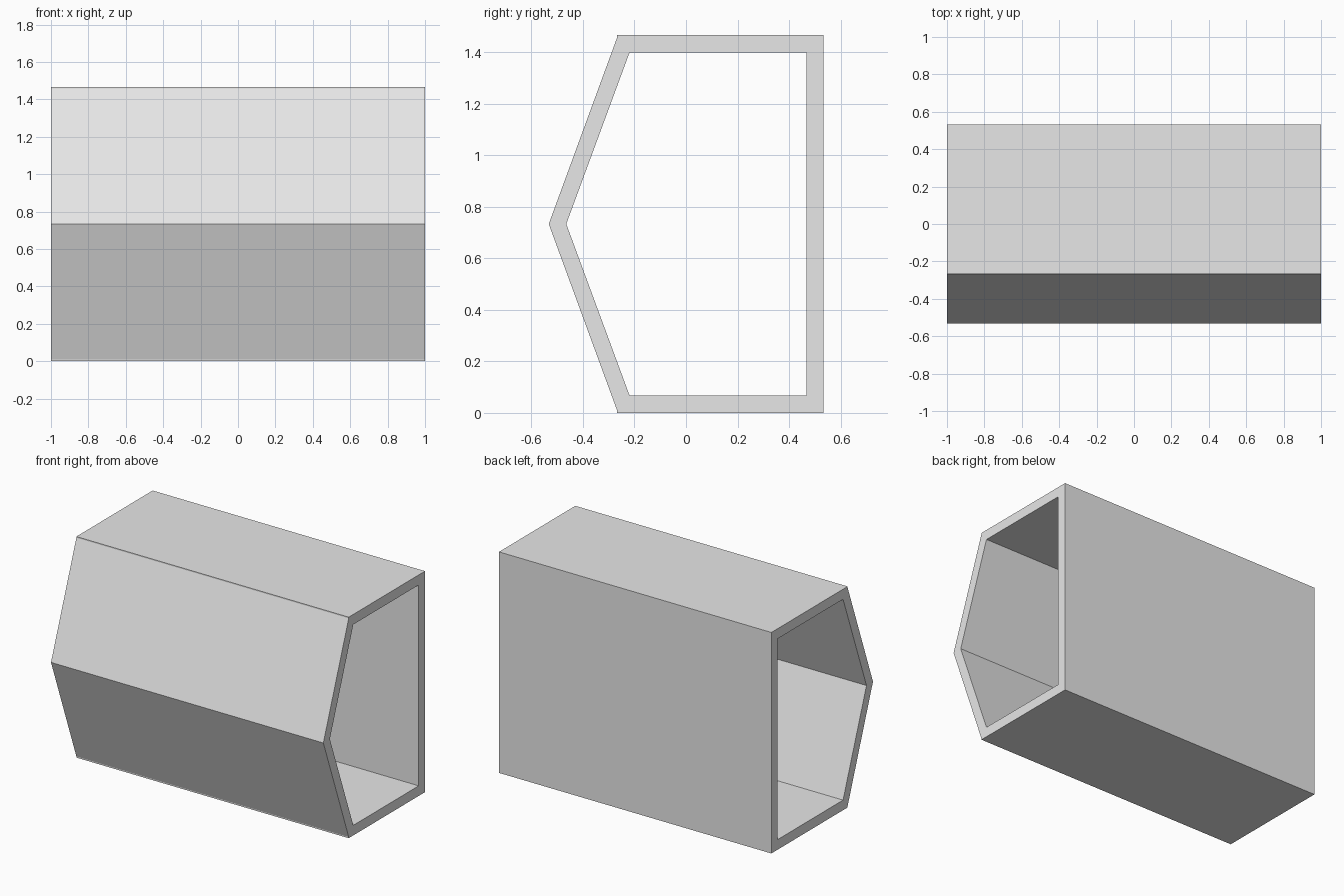
import bpy
import bmesh

cube = bpy.data.objects.get("Cube")
if cube:
    bpy.data.objects.remove(cube, do_unlink=True)

LENGTH, HEIGHT = 2.0, 1.467
MID = HEIGHT / 2

# One plain grey for the whole shell
grey = bpy.data.materials.new("light_grey")
grey.use_nodes = True
color = (0.8, 0.8, 0.8, 1)
grey.diffuse_color = color
grey.node_tree.nodes["Principled BSDF"].inputs["Base Color"].default_value = color


def mirrored_profile(lower):
    """Lower half (y, z), from back to nose, mirrored about mid height."""
    return lower + [(y, HEIGHT - z) for y, z in reversed(lower) if z < MID]


# Matching outer and inner outlines, with a tiny vertical lip before each slope
outer = mirrored_profile([(0.533, 0), (-0.267, 0), (-0.267, 0.008), (-0.533, MID)])
inner = mirrored_profile([(0.467, 0.067), (-0.219, 0.067), (-0.222, 0.075), (-0.465, MID)])

# Open-ended tube: outer wall, inner wall and end rims
bm = bmesh.new()


def ring(points, x):
    return [bm.verts.new((x, y, z)) for y, z in points]


loops = [ring(outer, -LENGTH / 2), ring(outer, LENGTH / 2),
         ring(inner, LENGTH / 2), ring(inner, -LENGTH / 2)]
count = len(outer)
for k in range(4):
    a, b = loops[k], loops[(k + 1) % 4]
    for i in range(count):
        j = (i + 1) % count
        bm.faces.new((a[i], a[j], b[j], b[i]))
bmesh.ops.recalc_face_normals(bm, faces=bm.faces)

mesh = bpy.data.meshes.new("hollow_shell")
bm.to_mesh(mesh)
bm.free()
mesh.materials.append(grey)
shell = bpy.data.objects.new("hollow_shell", mesh)
bpy.context.collection.objects.link(shell)
